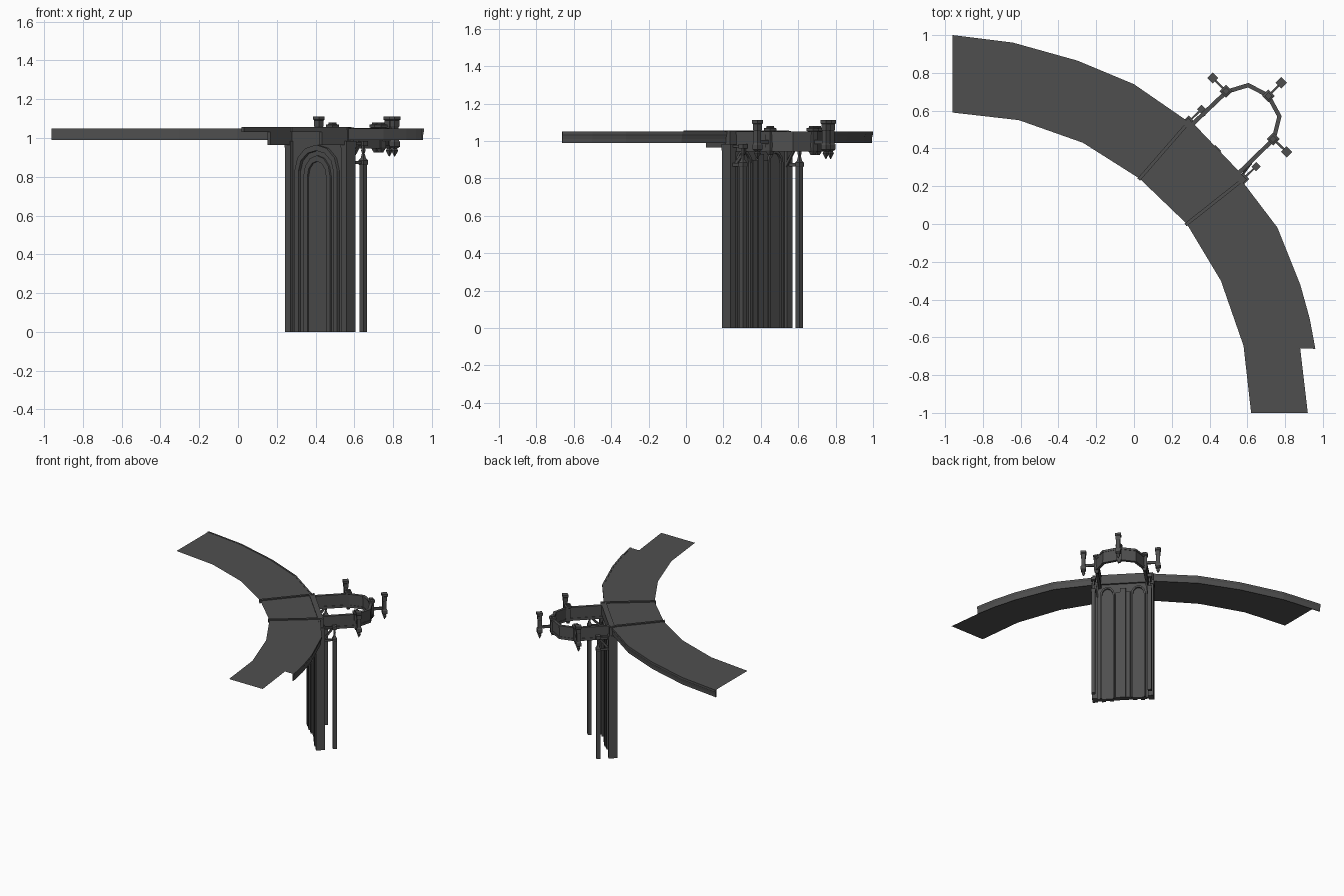
import bpy, bmesh, math
from mathutils import Vector as V

if "Cube" in bpy.data.objects:
    bpy.data.objects.remove(bpy.data.objects["Cube"])

C = V((0.426, 0.383))              # pier centre in plan
T = V((0.69, -0.724)).normalized() # along the pier
N = V((-T.y, T.x))                 # outward from the walkway

# dark grey used on every part
DARK = bpy.data.materials.new("dark_grey")
DARK.diffuse_color = (0.078, 0.078, 0.078, 1)
DARK.use_nodes = True
DARK.node_tree.nodes["Principled BSDF"].inputs["Base Color"].default_value = DARK.diffuse_color


def loc(t, n):
    return C + T * t + N * n


def add(name, verts, faces, closed=True):
    me = bpy.data.meshes.new(name)
    me.from_pydata([tuple(v) for v in verts], [], faces)
    me.materials.append(DARK)
    if closed:
        bm = bmesh.new()
        bm.from_mesh(me)
        bmesh.ops.recalc_face_normals(bm, faces=bm.faces)
        bm.to_mesh(me)
        bm.free()
    ob = bpy.data.objects.new(name, me)
    bpy.context.collection.objects.link(ob)
    return ob


def sweep(name, path, section):
    """Sweep a (side offset, z) section along an open plan path with mitres."""
    path = [V(p) for p in path]
    verts, k = [], len(section)
    for i, p in enumerate(path):
        a = (p - path[i - 1]).normalized() if i else (path[1] - p).normalized()
        b = (path[i + 1] - p).normalized() if i < len(path) - 1 else a
        d = (a + b).normalized()
        side = V((-d.y, d.x)) / max(d.dot(a), 0.3)
        verts += [(*(p + side * o), z) for o, z in section]
    faces = [(i * k + j, i * k + (j + 1) % k, (i + 1) * k + (j + 1) % k, (i + 1) * k + j)
             for i in range(len(path) - 1) for j in range(k)]
    faces += [tuple(range(k)), tuple(range(len(verts) - k, len(verts)))]
    return add(name, verts, faces)


def bar(name, p, q, w, z0, z1):
    h = w / 2
    return sweep(name, [p, q], [(-h, z0), (h, z0), (h, z1), (-h, z1)])


def turned(name, p, profile, sides=4):
    """Square turned post from (radius, z) pairs; corners lie on the x and y axes."""
    verts = [(p[0] + r * math.cos(2 * math.pi * j / sides),
              p[1] + r * math.sin(2 * math.pi * j / sides), z)
             for r, z in profile for j in range(sides)]
    faces = [(i * sides + j, i * sides + (j + 1) % sides,
              (i + 1) * sides + (j + 1) % sides, (i + 1) * sides + j)
             for i in range(len(profile) - 1) for j in range(sides)]
    faces += [tuple(range(sides)), tuple(range(len(verts) - sides, len(verts)))]
    return add(name, verts, faces)


def arch(name, tc, half, spring, top, band, n0, n1):
    """Raised arch moulding on the pier face."""
    def outline(h, rise):
        pts = [(-h, 0)]
        pts += [(-h * math.cos(math.pi * i / 6), spring + rise * math.sin(math.pi * i / 6))
                for i in range(7)]
        return pts + [(h, 0)]
    outer, inner = outline(half, top - spring), outline(half - band, top - spring - band)
    m, verts = len(outer), []
    for n in (n0, n1):
        for line in (outer, inner):
            verts += [(*loc(tc + t, n), z) for t, z in line]
    faces = []
    for i in range(m - 1):
        for a, b in ((0, m), (m, 3 * m), (3 * m, 2 * m), (2 * m, 0)):
            faces.append((a + i, a + i + 1, b + i + 1, b + i))
    faces += [(e, m + e, 3 * m + e, 2 * m + e) for e in (0, m - 1)]
    return add(name, verts, faces)


# curved walkway: flat deck sheet between outer and inner edges
outer = [(-.96, 1), (-.64, .96), (-.30, .865), (0, .74), (.29, .54), (.57, .23),
         (.76, -.02), (.88, -.32), (.93, -.50), (.96, -.66)]
inner = [(-.96, .59), (-.61, .55), (-.27, .43), (.03, .24), (.28, 0), (.46, -.30), (.58, -.645)]
outline = outer + [(.88, -.66), (.92, -1), (.62, -1)] + inner[::-1]
add("walkway_deck", [(x, y, 1.048) for x, y in outline], [tuple(range(len(outline)))[::-1]], False)

# moulded fascia under the outer edge
sweep("deck_fascia", outer, [(0, 1.05), (-.012, 1.05), (-.012, .99), (-.006, .99),
                             (-.006, 1.01), (-.003, 1.03), (0, 1.035)])

# cross beams over the deck, with deeper brackets below the outer half
for tag, i, o in (("left", (.025, .235), (.295, .545)), ("right", (.273, -.005), (.58, .238))):
    mid = (V(i) + V(o)) / 2
    bar("cross_beam_" + tag, i, o, .018, 1.03, 1.056)
    bar("beam_bracket_" + tag, mid, o, .022, .965, 1.04)

# pier: slab, head beam and pilasters
bar("pier_slab", loc(-.19, -.005), loc(.19, -.005), .026, 0, .985)
bar("pier_head_beam", loc(-.225, .002), loc(.225, .002), .04, .975, 1.053)
bar("centre_pilaster", loc(-.055, .012), loc(.055, .012), .02, 0, .90)
bar("centre_rib", loc(-.022, .02), loc(.022, .02), .016, 0, .93)
arch("inner_large_arch", 0, .16, .83, .965, .03, -.034, -.017)
arch("inner_small_arch", 0, .10, .80, .91, .03, -.028, -.017)
for s in (-1, 1):
    tag = "left" if s < 0 else "right"
    arch("outer_arch_" + tag, s * .115, .055, .88, .95, .014, .006, .022)
    bar("pier_post_" + tag, loc(s * .209 - .02, -.002), loc(s * .209 + .02, -.002), .064, 0, .97)
    bar("pier_post_cap_" + tag, loc(s * .209 - .023, -.002), loc(s * .209 + .023, -.002), .07, .95, .985)

    # slender pole standing outside each post, tied back by rods
    p = loc(s * .209, .105)
    turned("side_pole_" + tag, p, [(.020, 0), (.020, .86), (.024, .865), (.024, .885),
                                   (.014, .895), (.007, .92), (.011, .935), (.006, .975)])
    bar("pole_tie_" + tag, loc(s * .209, .02), p, .01, .865, .882)
    bar("pole_top_tie_" + tag, loc(s * .209, .02), p, .01, .965, .98)
    turned("pole_top_cap_" + tag, p, [(.024, .96), (.024, .985)])
    a, b = loc(s * .19, .025), loc(s * .178, .10)
    side = T * .006
    quad = [(*(a - side), .86), (*(a + side), .86), (*(a + side), .885), (*(a - side), .885),
            (*(b - side), .945), (*(b + side), .945), (*(b + side), .965), (*(b - side), .965)]
    add("balcony_brace_" + tag, quad, [(0, 1, 2, 3), (4, 5, 6, 7), (0, 1, 5, 4), (1, 2, 6, 5),
                                       (2, 3, 7, 6), (3, 0, 4, 7)])

# balcony ring: looped band with top and bottom rails
ring = [(.295, .515), (.49, .70), (.605, .735), (.71, .68), (.77, .57), (.74, .45), (.55, .265)]
for name, w, z0, z1 in (("balcony_band", .016, .955, 1.045), ("balcony_top_rail", .022, 1.035, 1.052),
                        ("balcony_bottom_rail", .022, .945, .965)):
    h = w / 2
    sweep(name, ring, [(-h, z0), (h, z0), (h, z1), (-h, z1)])

# ring corner posts and the lanterns on outrigger rods
for k, (post, lamp) in enumerate((((.487, .703), (.417, .773)), ((.712, .678), (.78, .748)),
                                  ((.737, .45), (.808, .382)))):
    turned(f"corner_post_{k}", post, [(.012, .925), (.026, .95), (.024, 1.05), (.034, 1.055),
                                      (.034, 1.068), (.02, 1.072), (.02, 1.08)])
    bar(f"lantern_rod_{k}", post, lamp, .012, .985, 1.005)
    turned(f"lantern_{k}", lamp, [(.002, .905), (.018, .935), (.012, .945), (.027, .955),
                                  (.027, .98), (.02, .99), (.02, 1.055), (.024, 1.06),
                                  (.024, 1.09), (.03, 1.095), (.03, 1.112)])
